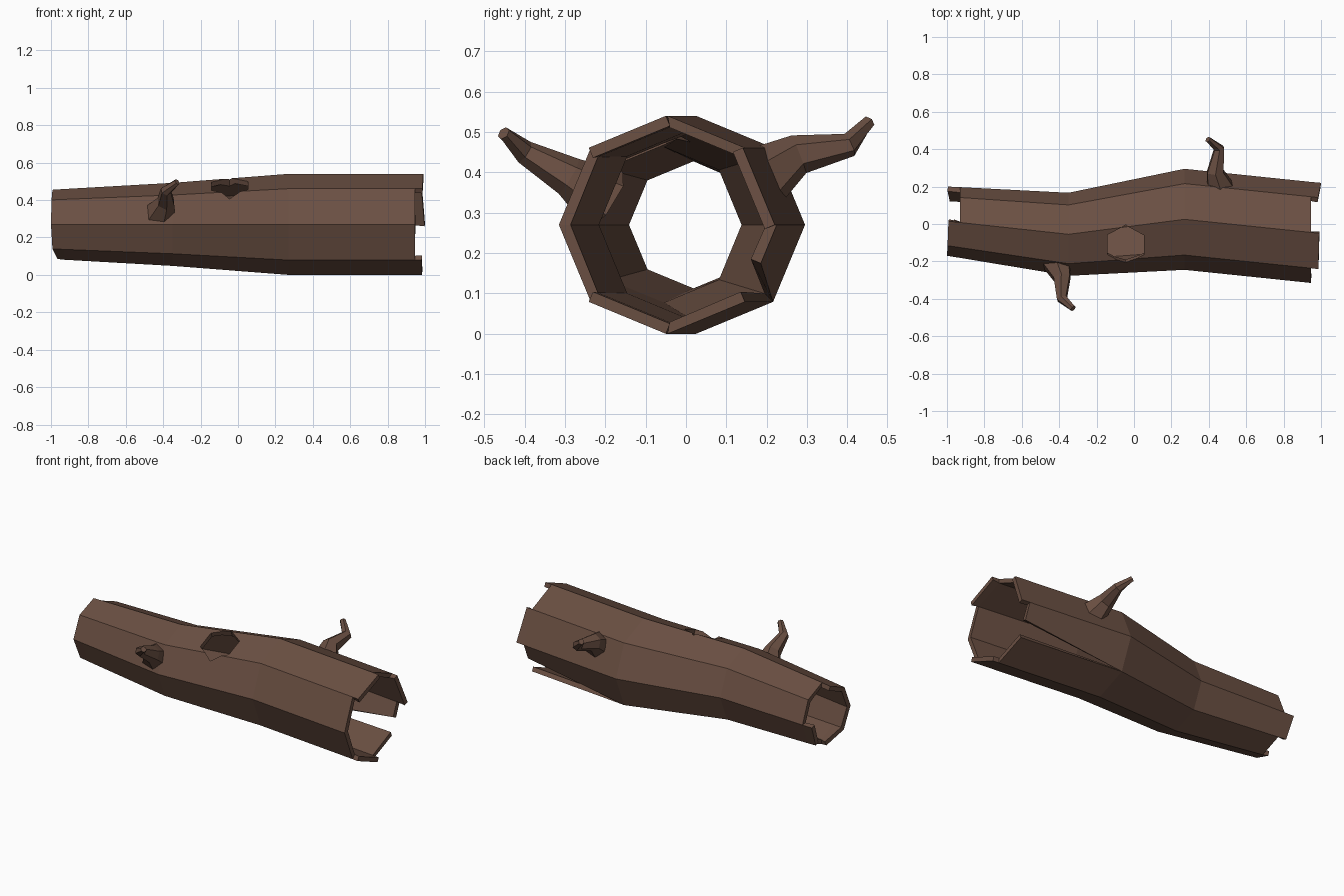
import bpy, bmesh, math, random
from mathutils import Vector

random.seed(4)
old = bpy.data.objects.get("Cube")
if old:
    bpy.data.objects.remove(old, do_unlink=True)

bark = bpy.data.materials.new("brown_bark")
bark.use_nodes = True
colour = (0.145, 0.079, 0.055, 1)
bark.diffuse_color = colour
bark.node_tree.nodes["Principled BSDF"].inputs["Base Color"].default_value = colour


def finish(name, bm):
    mesh = bpy.data.meshes.new(name)
    bm.to_mesh(mesh)
    bm.free()
    mesh.materials.append(bark)
    obj = bpy.data.objects.new(name, mesh)
    bpy.context.collection.objects.link(obj)
    return obj


def tube(name, points, radii, sides=6):
    """Capped tapering tube through the points."""
    bm = bmesh.new()
    pts = [Vector(p) for p in points]
    rings = []
    for k, p in enumerate(pts):
        d = pts[min(k + 1, len(pts) - 1)] - pts[max(k - 1, 0)]
        q = d.to_track_quat('Z', 'Y')
        ring = []
        for j in range(sides):
            a = math.pi / 2 + math.tau * j / sides
            ring.append(bm.verts.new(p + q @ Vector((math.cos(a), math.sin(a), 0)) * radii[k]))
        rings.append(ring)
    for lo, hi in zip(rings, rings[1:]):
        for j in range(sides):
            n = (j + 1) % sides
            bm.faces.new((lo[j], lo[n], hi[n], hi[j]))
    bm.faces.new(rings[0][::-1])
    bm.faces.new(rings[-1])
    bmesh.ops.recalc_face_normals(bm, faces=bm.faces)
    return finish(name, bm)


# Trunk shell: (x, centre y, radius), eight flat panels counted from the back upwards
SIDES, MID = 8, 0.27
stations = [(-0.99, 0.015, 0.185), (-0.93, 0.008, 0.189), (-0.35, -0.055, 0.222),
            (0.27, 0.025, 0.27), (0.945, -0.045, 0.27), (0.99, -0.05, 0.27)]
lips = {0: {2, 3, 4, 5, 7}, 4: {0, 2, 5}}     # panels that run on past each broken end
bm = bmesh.new()
grid = []
for s, (x, cy, r) in enumerate(stations):
    ring = []
    for i in range(SIDES):
        a = math.tau * i / SIDES
        jag = random.uniform(-0.01, 0.01) if s in (0, 5) else 0
        ring.append(bm.verts.new((x + jag, cy + r * math.cos(a), MID + r * math.sin(a))))
    grid.append(ring)
grid[0][4].co.x, grid[0][6].co.x = -1, -0.965
grid[5][0].co.x = 1

for s in range(len(stations) - 1):
    for i in range(SIDES):
        if s in lips and i not in lips[s]:
            continue
        n = (i + 1) % SIDES
        corners = [grid[s][i], grid[s][n], grid[s + 1][n], grid[s + 1][i]]
        if s == 3 and i == 7:                 # long split along the lower back
            corners[3] = bm.verts.new(grid[4][7].co.lerp(grid[4][0].co, 0.5))
        bm.faces.new(corners)
loose = [v for v in bm.verts if not v.link_faces]
bmesh.ops.delete(bm, geom=loose, context='VERTS')
trunk = finish("hollow_trunk", bm)

wall = trunk.modifiers.new("wall", 'SOLIDIFY')
wall.thickness = 0.027
wall.offset = -1
wall.use_even_offset = True

# Six-sided knot hole through the upper front panel
centre = Vector((-0.045, -0.112, 0.477))
axis = Vector((0, -math.sin(math.pi / 8), math.cos(math.pi / 8)))
cutter = tube("knot_hole_cutter", [centre - axis * 0.08, centre + axis * 0.08], [0.113, 0.113])
cutter.hide_render = True
hole = trunk.modifiers.new("knot_hole", 'BOOLEAN')
hole.object = cutter
hole.operation = 'DIFFERENCE'
hole.solver = 'EXACT'
bpy.context.view_layer.update()
shaped = bpy.data.meshes.new_from_object(trunk.evaluated_get(bpy.context.evaluated_depsgraph_get()))
trunk.modifiers.clear()
trunk.data = shaped
bpy.data.objects.remove(cutter, do_unlink=True)

# Broken branch stubs
taper = [0.085, 0.05, 0.03, 0.017]
tube("front_branch", [(-0.415, -0.2, 0.33), (-0.385, -0.29, 0.39),
                      (-0.385, -0.40, 0.45), (-0.325, -0.452, 0.497)], taper)
tube("back_branch", [(0.465, 0.18, 0.38), (0.435, 0.28, 0.445),
                     (0.455, 0.405, 0.468), (0.395, 0.452, 0.525)], taper)
